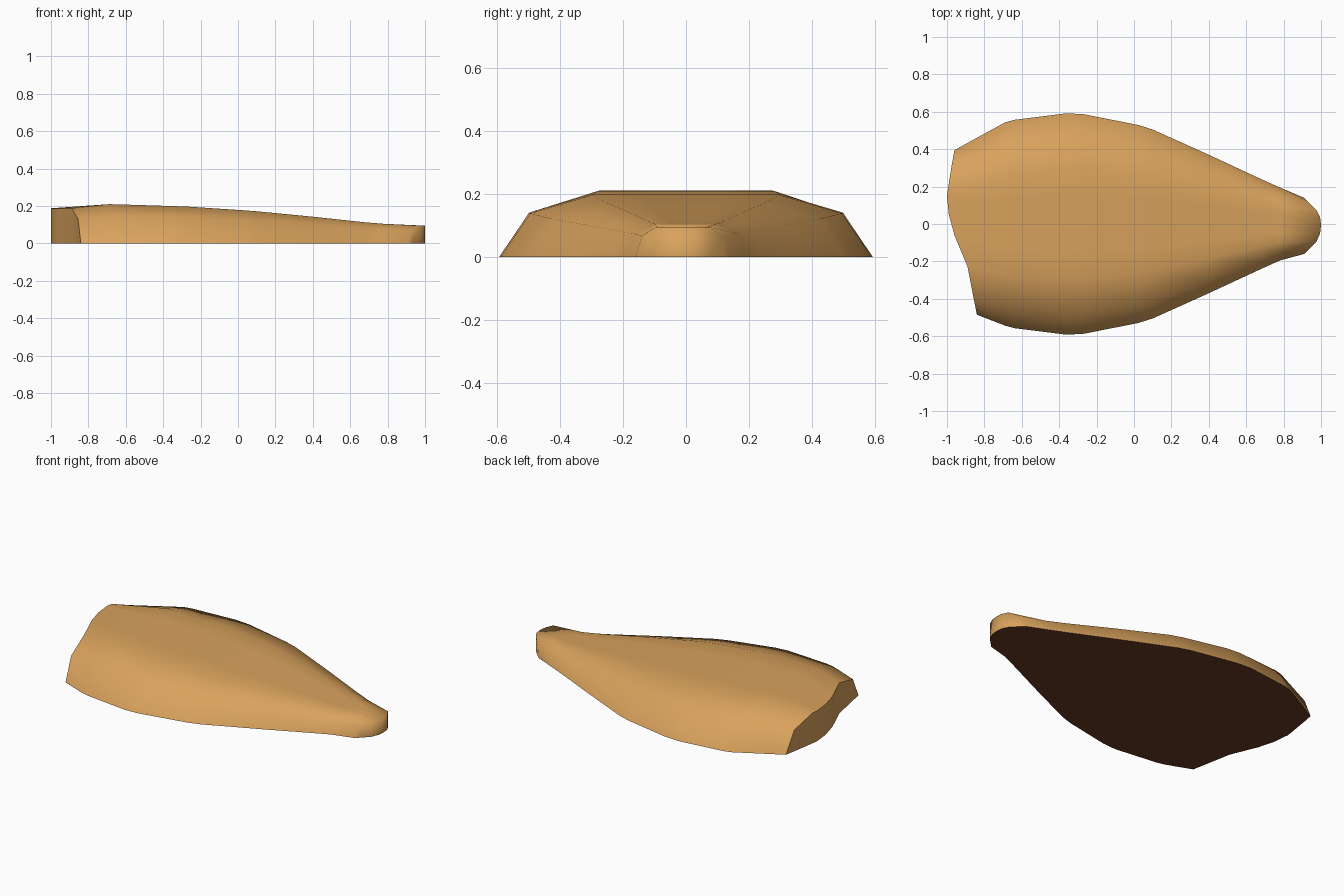
import bpy, bmesh

if "Cube" in bpy.data.objects:
    bpy.data.objects.remove(bpy.data.objects["Cube"])

def material(name, col):
    m = bpy.data.materials.new(name)
    m.diffuse_color = (*col, 1)
    m.use_nodes = True
    m.node_tree.nodes["Principled BSDF"].inputs["Base Color"].default_value = m.diffuse_color
    return m

tan = material("tan_crust", (0.69, 0.36, 0.108))
dark = material("dark_underside", (0.14, 0.042, 0.018))

# Cross-section columns: fraction of half width, fraction of height
SECTION = [(1, 0), (.84, .7), (.5, 1), (.25, 1), (0, 1),
           (-.25, 1), (-.5, 1), (-.84, .7), (-1, 0)]
# Stations along the body: x, half width, height
STATIONS = [(-.69, .543, .21), (-.64, .557, .209), (-.36, .592, .2),
            (-.27, .587, .197), (.02, .53, .178), (.1, .505, .172),
            (.4, .37, .143), (.68, .24, .113), (.78, .195, .105)]
# Uneven end edges in plan: x, y per column
TAIL = [(-.96, .395), (-.972, .33), (-.995, .186), (-1, .15), (-.99, .05),
        (-.96, -.06), (-.89, -.228), (-.855, -.41), (-.84, -.485)]
NOSE = [(.91, .14), (.93, .12), (.978, .07), (.995, .037), (1, -.005),
        (.995, -.05), (.975, -.095), (.93, -.14), (.91, -.16)]

bm = bmesh.new()

def end_row(plan, height):
    return [bm.verts.new((x, y, height * s[1])) for (x, y), s in zip(plan, SECTION)]

# Lofted shell
rows = [end_row(TAIL, .188)]
rows += [[bm.verts.new((x, w * fy, h * fz)) for fy, fz in SECTION] for x, w, h in STATIONS]
rows.append(end_row(NOSE, .095))
for a, b in zip(rows, rows[1:]):
    for j in range(len(SECTION) - 1):
        bm.faces.new((a[j], a[j + 1], b[j + 1], b[j]))

# Upright end walls
def wall(row):
    ground = [row[0]] + [bm.verts.new((v.co.x, v.co.y, 0)) for v in row[1:-1]] + [row[-1]]
    faces = []
    for j in range(len(row) - 1):
        loop = [row[j], row[j + 1], ground[j + 1], ground[j]]
        faces.append(bm.faces.new(list(dict.fromkeys(loop))))
    return ground, faces

tail, tail_faces = wall(rows[0])
nose, nose_faces = wall(rows[-1])

# Flat underside
bm.faces.new(tail + [r[-1] for r in rows[1:-1]] + nose[::-1]
             + [r[0] for r in rows[-2:0:-1]])
bmesh.ops.recalc_face_normals(bm, faces=bm.faces)
bm.normal_update()

# Smooth crust that rolls over the nose; crisp underside and cut tail
for f in bm.faces:
    f.smooth = True
    f.material_index = 1 if f.normal.z < -.9 else 0
cut = set(tail_faces)
for e in bm.edges:
    a, b = e.link_faces
    e.smooth = a.material_index == b.material_index and (a in cut) == (b in cut)

mesh = bpy.data.meshes.new("tapered_slice")
bm.to_mesh(mesh)
bm.free()
mesh.materials.append(tan)
mesh.materials.append(dark)
obj = bpy.data.objects.new("tapered_slice", mesh)
bpy.context.collection.objects.link(obj)
